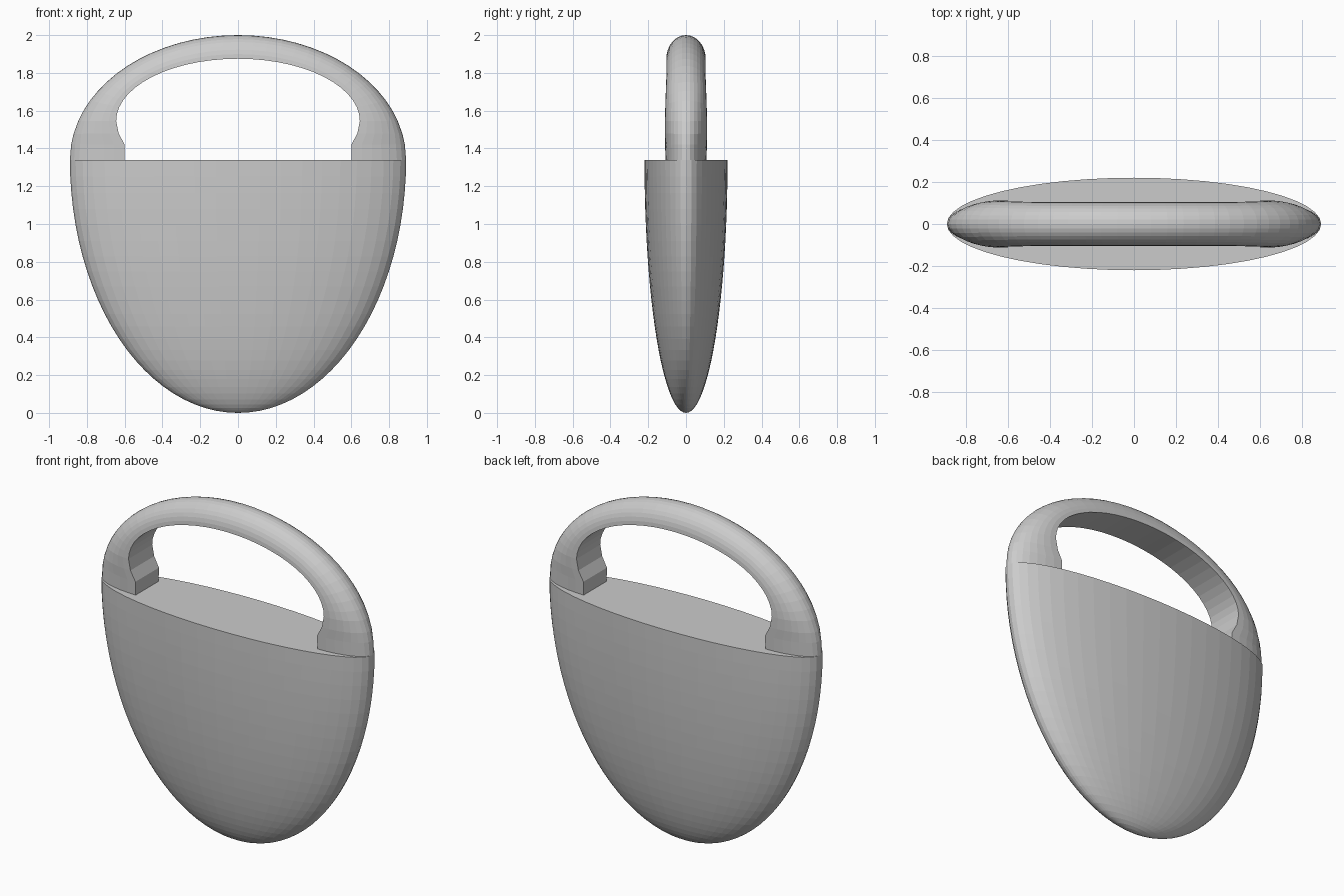
import bpy, bmesh
from math import sin, cos, pi, radians
from mathutils import Matrix, Vector

if "Cube" in bpy.data.objects:
    bpy.data.objects.remove(bpy.data.objects["Cube"])

RIM_Z, RX, RY, TOP = 1.34, 0.89, 0.22, 0.66


def finish(name, bm):
    bmesh.ops.recalc_face_normals(bm, faces=bm.faces)
    mesh = bpy.data.meshes.new(name)
    bm.to_mesh(mesh)
    bm.free()
    obj = bpy.data.objects.new(name, mesh)
    bpy.context.collection.objects.link(obj)
    return obj


# Body: lower half of a flattened ellipsoid with a flat top
bm = bmesh.new()
bmesh.ops.create_uvsphere(bm, u_segments=48, v_segments=48, radius=1)
bmesh.ops.bisect_plane(bm, geom=bm.verts[:] + bm.edges[:] + bm.faces[:], dist=1e-5,
                       plane_co=(0, 0, 0), plane_no=(0, 0, 1), clear_outer=True)
bmesh.ops.holes_fill(bm, edges=[e for e in bm.edges if e.is_boundary])
bmesh.ops.transform(bm, verts=bm.verts,
                    matrix=Matrix.Translation((0, 0, RIM_Z)) @ Matrix.Diagonal((RX, RY, RIM_Z, 1)))
finish("body", bm)

# Handle stations for the right half: outer angle, inner x, inner z, half width
stations = [(0, 0.60, 1.34, 0.108), (7, 0.60, 1.42, 0.111), (12, 0.632, 1.48, 0.112)]
STEPS = 14
for i in range(STEPS + 1):
    f = i / STEPS
    s = f * pi / 2
    stations.append((18 + 72 * f, 0.645 * cos(s), 1.545 + 0.33 * sin(s),
                     0.112 - 0.008 * min(1, 2 * f)))
full = [(t, x, z, w, 1) for t, x, z, w in stations]
full += [(t, x, z, w, -1) for t, x, z, w in reversed(stations[:-1])]

# Handle: half-round section, flat on the inside, lofted along the arch
SEG = 16
bm = bmesh.new()
rings = []
for t, x, z, w, side in full:
    inner = Vector((x * side, 0, z))
    outer = Vector((RX * cos(radians(t)) * side, 0, RIM_Z + TOP * sin(radians(t))))
    ring = []
    for k in range(SEG + 1):
        a = -pi / 2 + pi * k / SEG
        ring.append(bm.verts.new(inner + (outer - inner) * cos(a) + Vector((0, w * sin(a), 0))))
    rings.append(ring)
for r0, r1 in zip(rings, rings[1:]):
    for k in range(SEG + 1):
        n = (k + 1) % (SEG + 1)
        bm.faces.new((r0[k], r0[n], r1[n], r1[k]))
bm.faces.new(rings[0])
bm.faces.new(rings[-1])
finish("handle", bm)
